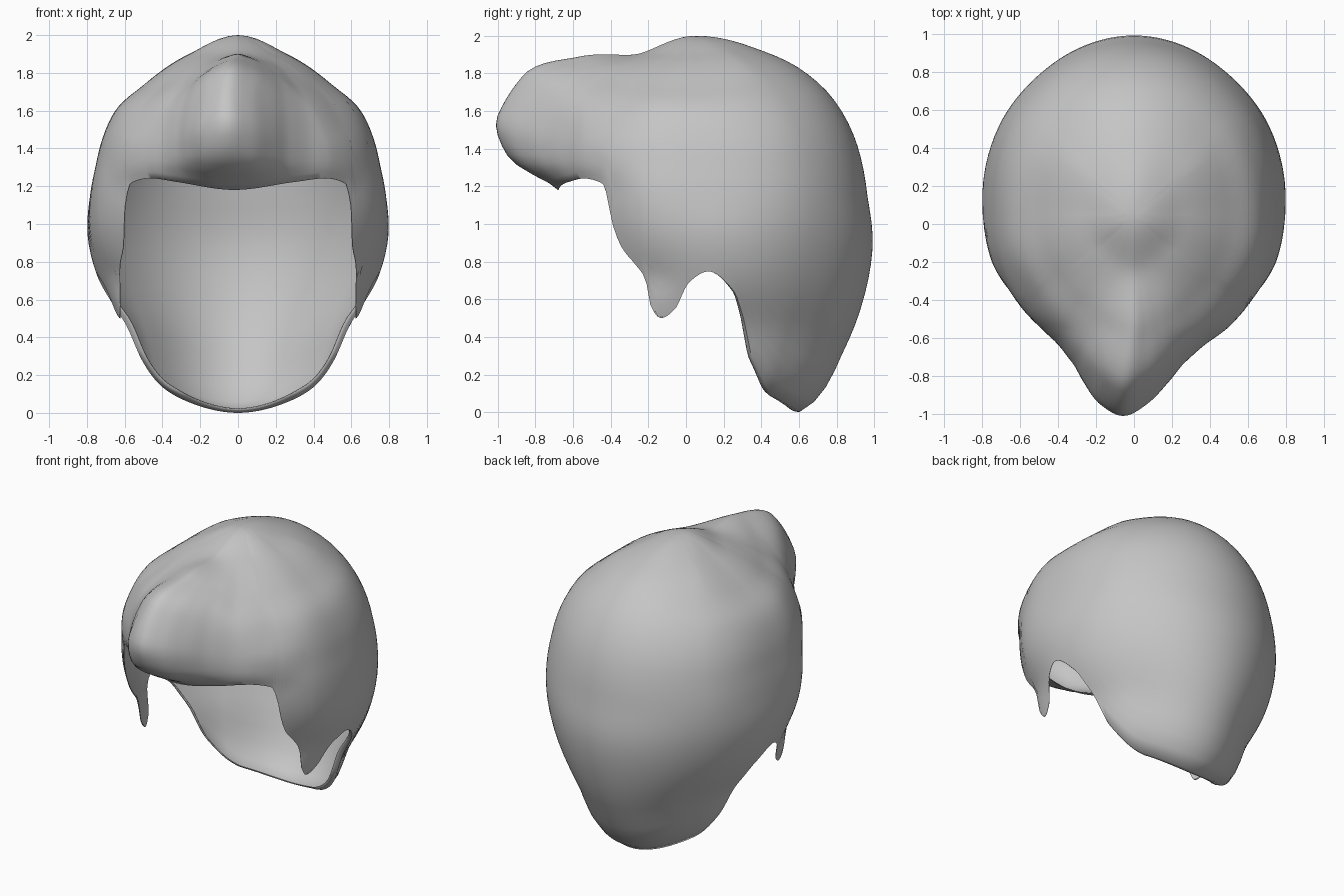
import bpy, bmesh, math

if "Cube" in bpy.data.objects:
    bpy.data.objects.remove(bpy.data.objects["Cube"])

CENTRE = (0.0, 0.05, 1.15)
COLS, ROWS = 240, 36

# Distance from the head centre, by polar angle (columns) and azimuth from the front (rows)
POLAR = [0, 20, 40, 55, 68, 78, 88, 105, 120, 135, 154]
RADII = {
    0:   [.85, .81, .965, 1.12, 1.135, 1.02, .73, .73, .73, .73, .73],
    7:   [.85, .807, .935, 1.065, 1.075, .99, .73, .73, .73, .73, .73],
    14:  [.85, .803, .895, .985, .975, .91, .73, .73, .73, .73, .73],
    21:  [.85, .80, .86, .915, .89, .84, .73, .73, .73, .73, .73],
    32:  [.85, .795, .82, .855, .83, .795, .73, .74, .74, .74, .74],
    52:  [.85, .79, .785, .805, .805, .785, .755, .76, .775, .80, .85],
    72:  [.85, .79, .775, .80, .79, .78, .785, .80, .81, .92, 1.0],
    90:  [.85, .79, .77, .79, .778, .77, .78, .82, .85, .90, 1.0],
    135: [.85, .82, .825, .845, .85, .85, .86, .895, .935, .99, 1.165],
    180: [.85, .845, .875, .895, .90, .902, .91, .975, 1.04, 1.13, 1.275],
}
# Hairline: azimuth -> polar angle where the hair ends
EDGE_AZ = [0, 25, 38, 49, 51.5, 54, 57, 63, 67, 69, 73.7, 80.5, 87.6, 95.5,
           106, 111, 121, 145, 180]
EDGE_POLAR = [87.6, 84.4, 83, 85, 90, 102, 110.5, 117.6, 123, 131, 135, 132.3,
              122.4, 118, 124.5, 132, 145.6, 154, 154.4]


def smooth_interp(xs, ys, x):
    """Monotone cubic interpolation."""
    x = min(max(x, xs[0]), xs[-1])
    n = len(xs)
    d = [(ys[i + 1] - ys[i]) / (xs[i + 1] - xs[i]) for i in range(n - 1)]

    def slope(i):
        if i == 0 or i == n - 1 or d[i - 1] * d[i] <= 0:
            return 0.0
        return 2 * d[i - 1] * d[i] / (d[i - 1] + d[i])

    i = max(k for k in range(n - 1) if xs[k] <= x)
    h = xs[i + 1] - xs[i]
    t = (x - xs[i]) / h
    return (ys[i] * (1 + 2 * t) * (1 - t) ** 2 + slope(i) * h * t * (1 - t) ** 2
            + ys[i + 1] * t * t * (3 - 2 * t) + slope(i + 1) * h * t * t * (t - 1))


AZ_KEYS = list(RADII)


def hair_point(az, polar, column, inset=0.0):
    r = smooth_interp(POLAR, column, polar) - inset
    # soft swept folds running back from the quiff
    if 25 < polar < 89:
        fold = max(0, 1 - abs(az) / 75) * math.sin(math.radians((polar - 25) * 2.8))
        r += 0.004 * fold * math.sin(math.radians(az * 12 + polar * 5))
    p, q = math.radians(polar), math.radians(az)
    x = CENTRE[0] + r * math.sin(p) * math.sin(q)
    y = CENTRE[1] - r * math.sin(p) * math.cos(q)
    z = CENTRE[2] + r * math.cos(p)
    # quiff tip leans to one side
    x -= 0.06 * min(max((-y - 0.55) / 0.4, 0), 1)
    return x, y, z


# Hair shell: meridians from the crown down to the hairline, then a lip rolled inward
bm = bmesh.new()
crown = bm.verts.new((0, CENTRE[1], CENTRE[2] + 0.85))
strands = []
for c in range(COLS):
    az = c * 360 / COLS
    az = az - 360 if az > 180 else az
    column = [smooth_interp(AZ_KEYS, [RADII[k][j] for k in AZ_KEYS], abs(az))
              for j in range(len(POLAR))]
    end = smooth_interp(EDGE_AZ, EDGE_POLAR, abs(az))
    strand = [bm.verts.new(hair_point(az, end * (r + 1) / ROWS, column))
              for r in range(ROWS)]
    low = min(max((abs(az) - 95) / 20, 0), 1)
    for f in (0.5, 1):
        strand.append(bm.verts.new(hair_point(az, end + 1.8 * low * f ** 0.6, column,
                                              (0.003 + 0.037 * low) * f)))
    strands.append(strand)
for c in range(COLS):
    a, b = strands[c], strands[(c + 1) % COLS]
    bm.faces.new((crown, a[0], b[0]))
    for r in range(len(a) - 1):
        bm.faces.new((a[r], a[r + 1], b[r + 1], b[r]))
bmesh.ops.recalc_face_normals(bm, faces=bm.faces)
if sum(f.normal.z for f in crown.link_faces) < 0:
    bmesh.ops.reverse_faces(bm, faces=bm.faces)
mesh = bpy.data.meshes.new("hair")
bm.to_mesh(mesh)
bm.free()

hair = bpy.data.objects.new("hair", mesh)
bpy.context.collection.objects.link(hair)
grey = bpy.data.materials.new("hair grey")
grey.diffuse_color = (0.56, 0.56, 0.56, 1)
grey.use_nodes = True
grey.node_tree.nodes["Principled BSDF"].inputs["Base Color"].default_value = grey.diffuse_color
mesh.materials.append(grey)

# Thin inward wall
wall = hair.modifiers.new("wall", 'SOLIDIFY')
wall.thickness = 0.006
wall.offset = -1

bpy.context.view_layer.objects.active = hair
hair.select_set(True)
bpy.ops.object.shade_smooth_by_angle(angle=math.radians(60))
